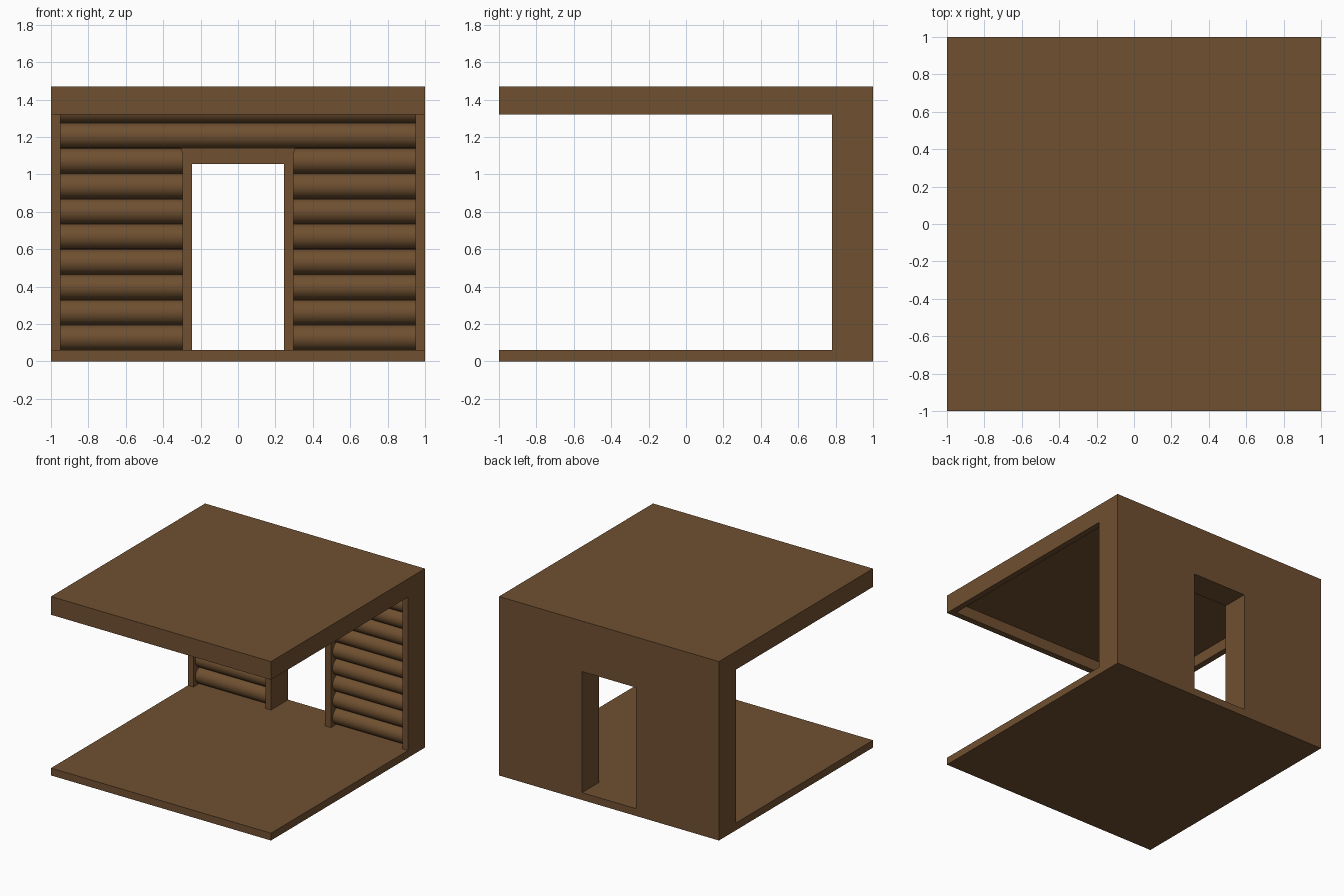
import bpy, bmesh, math
from mathutils import Vector

if "Cube" in bpy.data.objects:
    bpy.data.objects.remove(bpy.data.objects["Cube"], do_unlink=True)

COLOUR = (0.16, 0.08, 0.03, 1)
wood = bpy.data.materials.new("brown_wood")
wood.use_nodes = True
wood.diffuse_color = COLOUR
wood.node_tree.nodes["Principled BSDF"].inputs["Base Color"].default_value = COLOUR

FLOOR, CEILING, ROOF_LOW, ROOF_TOP = 0.06, 1.41, 1.32, 1.47
WALL_FRONT, WALL_FACE = 0.78, 0.87
POST = 0.95
DOOR, FRAME = 0.245, 0.298
DOOR_TOP, FRAME_TOP, CAP_TOP = 1.055, 1.11, 1.14


def prism(name, profile, axis, start, end):
    """Extrude a closed profile along x (profile is y, z) or y (profile is x, z)."""
    bm = bmesh.new()
    place = (lambda a, b: (start, a, b)) if axis == "x" else (lambda a, b: (a, start, b))
    face = bm.faces.new([bm.verts.new(place(a, b)) for a, b in profile])
    moved = bmesh.ops.extrude_face_region(bm, geom=[face])["geom"]
    step = Vector((end - start, 0, 0) if axis == "x" else (0, end - start, 0))
    bmesh.ops.translate(bm, vec=step, verts=[v for v in moved if isinstance(v, bmesh.types.BMVert)])
    bmesh.ops.recalc_face_normals(bm, faces=bm.faces)
    mesh = bpy.data.meshes.new(name)
    bm.to_mesh(mesh)
    bm.free()
    mesh.materials.append(wood)
    obj = bpy.data.objects.new(name, mesh)
    bpy.context.collection.objects.link(obj)
    return obj


def activate(obj):
    bpy.ops.object.select_all(action="DESELECT")
    obj.select_set(True)
    bpy.context.view_layer.objects.active = obj


def cut(obj, cutter):
    cutter.hide_render = True
    activate(obj)
    mod = obj.modifiers.new("cut", "BOOLEAN")
    mod.operation, mod.solver, mod.object = "DIFFERENCE", "EXACT", cutter
    bpy.ops.object.modifier_apply(modifier=mod.name)
    bpy.data.objects.remove(cutter, do_unlink=True)


# Floor, back wall and roof in one C-shaped shell
shell = prism("room_shell", [
    (-1, 0), (1, 0), (1, ROOF_TOP), (-1, ROOF_TOP), (-1, ROOF_LOW),
    (WALL_FRONT, ROOF_LOW), (WALL_FRONT, FLOOR), (-1, FLOOR)], "x", -1, 1)

# Recess in the ceiling and between the corner posts
cut(shell, prism("recess_cutter", [
    (-POST, 1.2), (0.7, 1.2), (0.7, FLOOR), (WALL_FACE, FLOOR),
    (WALL_FACE, CEILING), (-POST, CEILING)], "x", -POST, POST))

# Doorway through the back wall
cut(shell, prism("door_cutter", [
    (-DOOR, FLOOR), (DOOR, FLOOR), (DOOR, DOOR_TOP), (-DOOR, DOOR_TOP)], "y", 0.7, 1.1))

# Door frame and its cap
prism("door_frame", [
    (-FRAME, FLOOR), (-DOOR, FLOOR), (-DOOR, DOOR_TOP), (DOOR, DOOR_TOP),
    (DOOR, FLOOR), (FRAME, FLOOR), (FRAME, FRAME_TOP), (-FRAME, FRAME_TOP)],
    "y", WALL_FRONT, WALL_FACE)
prism("door_cap", [
    (-FRAME, FRAME_TOP), (FRAME, FRAME_TOP), (0.305, CAP_TOP), (-0.305, CAP_TOP)],
    "y", WALL_FRONT, WALL_FACE)

# Rows of half-round logs, split by the doorway
ROWS, SEGMENTS = 10, 14
radius = (CEILING - FLOOR) / ROWS / 2
for row in range(ROWS):
    middle = FLOOR + radius * (2 * row + 1)
    angles = [math.pi * i / SEGMENTS for i in range(SEGMENTS + 1)]
    arc = [(WALL_FACE - radius * math.sin(a), middle - radius * math.cos(a)) for a in angles]
    beside_door = middle < CAP_TOP
    spans = [(-POST, -FRAME), (FRAME, POST)] if beside_door else [(-POST, POST)]
    for start, end in spans:
        log = prism("wall_log", arc, "x", start, end)
        activate(log)
        bpy.ops.object.shade_smooth_by_angle(angle=math.radians(40))
